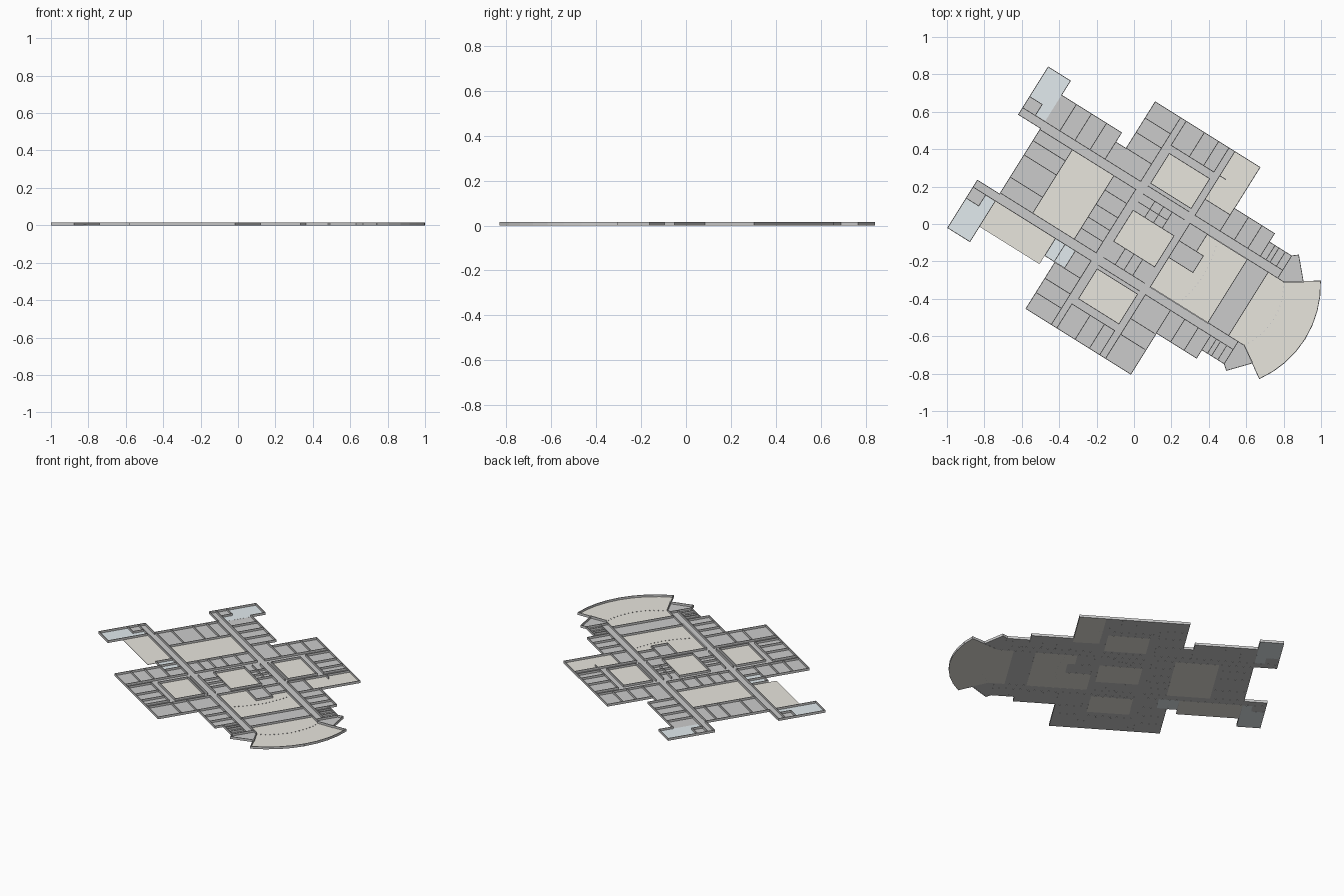
import bpy, bmesh, math
from mathutils import Matrix

if "Cube" in bpy.data.objects:
    bpy.data.objects.remove(bpy.data.objects["Cube"])

# Plan is drawn in building axes (u along the spine, w across it), then turned 32 degrees
TURN = Matrix.Rotation(math.radians(-32), 4, 'Z') @ Matrix.Translation((0, -0.038, 0))
H, T, FLOOR = 0.016, 0.004, 0.002


def material(name, rgb):
    m = bpy.data.materials.new(name)
    m.diffuse_color = (*rgb, 1)
    m.use_nodes = True
    m.node_tree.nodes["Principled BSDF"].inputs["Base Color"].default_value = m.diffuse_color
    return m


SAND = material("sand_floor", (0.81, 0.79, 0.73))
ICE = material("pale_blue_floor", (0.76, 0.83, 0.86))


def prism(bm, pts, z0, z1):
    face = bm.faces.new([bm.verts.new((u, w, z0)) for u, w in pts])
    top = bmesh.ops.extrude_face_region(bm, geom=[face])
    bmesh.ops.translate(bm, vec=(0, 0, z1 - z0),
                        verts=[v for v in top["geom"] if isinstance(v, bmesh.types.BMVert)])


def finish(name, bm, mat=None):
    bmesh.ops.recalc_face_normals(bm, faces=bm.faces)
    bm.transform(TURN)
    me = bpy.data.meshes.new(name)
    bm.to_mesh(me)
    bm.free()
    if mat:
        me.materials.append(mat)
    bpy.context.collection.objects.link(bpy.data.objects.new(name, me))


def slab(name, polys, mat=None, z0=0.0, z1=0.0025):
    bm = bmesh.new()
    for p in polys:
        prism(bm, p, z0, z1)
    finish(name, bm, mat)


def rect(u0, u1, w0, w1):
    return [(u0, w0), (u1, w0), (u1, w1), (u0, w1)]


def flip(pts):
    return [(u, -w) for u, w in pts]


def wall(bm, a, b):
    du, dw = b[0] - a[0], b[1] - a[1]
    n = math.hypot(du, dw)
    du, dw = du / n * T / 2, dw / n * T / 2
    prism(bm, [(a[0] - du - dw, a[1] - dw + du), (a[0] - du + dw, a[1] - dw - du),
               (b[0] + du + dw, b[1] + dw - du), (b[0] + du - dw, b[1] + dw + du)], 0, H)


def walls(name, paths):
    bm = bmesh.new()
    for p in paths:
        for a, b in zip(p, p[1:]):
            wall(bm, a, b)
    finish(name, bm)


def arc(r, n, half=34.0):
    angs = [math.radians(half - 2 * half * i / n) for i in range(n + 1)]
    return [(0.55 + r * math.cos(a), r * math.sin(a)) for a in angs]


def cross(us, w0, w1):      # walls across the building
    return [[(u, w0), (u, w1)] for u in us]


def along(ws, u0, u1):      # walls parallel to the spine
    return [[(u0, w), (u1, w)] for w in ws]


def both(paths):
    return paths + [flip(p) for p in paths]


# Outline of one half, from the end wing to the curved end
wing = [(-0.694, 0.207), (-0.834, 0.207), (-0.834, 0.507), (-0.694, 0.507), (-0.694, 0.417)]
strip = [(-0.315, 0.417), (-0.315, 0.358), (-0.25, 0.358)]
block = [(-0.25, 0.358), (-0.25, 0.652), (0.411, 0.652), (0.411, 0.393), (0.664, 0.393),
         (0.664, 0.34), (0.805, 0.34), (0.834, 0.364), (0.932, 0.255)]
rim = arc(0.551, 8)

# Floors
top_half = wing + strip + block[1:]
low_half = wing[:4] + [(-0.694, 0.25), (-0.315, 0.25)] + strip[1:] + block[1:]
slab("room_floor", [top_half + rim + flip(low_half)[::-1]], None, 0.0006, FLOOR)
yard = rect(-0.04, 0.215, 0.27, 0.458)
slab("courtyard_floors", [
    rect(-0.49, -0.228, -0.2, 0.2), rect(-0.043, 0.215, -0.098, 0.098), yard, flip(yard)], SAND)
hall = [(0.252, -0.203), (0.614, -0.203), (0.614, 0.198), (0.361, 0.198), (0.361, 0.09),
        (0.405, 0.09), (0.405, -0.015), (0.252, -0.015)]
slab("hall_floor", [hall], SAND)
slab("curved_hall_floor", [[(0.745, 0.2), (0.842, 0.198)] + rim + [(0.842, -0.198), (0.745, -0.2)]], SAND)
slab("terrace_floors", [rect(0.252, 0.411, 0.352, 0.652), rect(-0.694, -0.315, -0.412, -0.252)], SAND)
blue = [(-0.834, 0.32), (-0.755, 0.32), (-0.755, 0.255), (-0.694, 0.255), (-0.694, 0.507), (-0.834, 0.507)]
slab("glazed_room_floors", [blue, flip(blue), rect(-0.315, -0.19, -0.36, -0.25)], ICE)

# Outer walls
walls("outer_walls", [
    wing + strip + block[1:] + [(0.842, 0.199)],
    flip(wing[:4]) + [(-0.694, -0.25), (-0.315, -0.25), (-0.315, -0.358), (-0.25, -0.358)]
    + flip(block[1:]) + [(0.842, -0.199)],
    [(-0.694, -0.207), (-0.694, 0.207)]])
walls("curved_wall", [[(0.842, 0.199)] + rim + [(0.842, -0.199)]])

# Corridor walls, with openings at the two cross corridors
walls("corridor_walls", both(
    along([0.2], -0.694, -0.09) + along([0.2], -0.043, 0.215) + along([0.2], 0.252, 0.84)
    + along([0.25], -0.694, -0.09) + along([0.25], -0.043, 0.215) + along([0.25], 0.252, 0.805)
    + cross([-0.09], 0.25, 0.652) + cross([-0.055], 0.5, 0.652)
    + along([0.5], -0.055, 0.215) + along([0.5], 0.252, 0.29)
    + cross([0.252], 0.25, 0.652) + cross([0.215], 0.5, 0.652))
    + cross([-0.09, 0.252], -0.2, 0.2))

# Walls around courtyards and halls
loop = lambda p: p + p[:1]
walls("courtyard_walls", [loop(yard), loop(flip(yard)), loop(rect(-0.043, 0.215, -0.098, 0.098)),
                          loop(hall)]
      + cross([-0.49, -0.228], -0.2, 0.2) + cross([0.745], -0.2, 0.2))

# Room partitions shared by both halves
walls("room_partitions", both(
    along([0.36, 0.46, 0.55], -0.25, -0.09)
    + cross([0.06, 0.15], 0.5, 0.652)
    + cross([0.41, 0.5, 0.585], 0.25, 0.393)
    + cross([0.664, 0.7, 0.725, 0.765], 0.25, 0.34) + cross([0.805], 0.2, 0.34)
    + cross([0.03, 0.085, 0.14], 0.098, 0.2)
    + along([0.25], -0.834, -0.694) + along([0.32], -0.834, -0.755) + cross([-0.755], 0.25, 0.32))
    + along([-0.1, 0.04, 0.13], -0.694, -0.49)
    + along([-0.13, -0.06, 0.02, 0.11], -0.228, -0.09))

# Partitions found on one side only
walls("side_partitions",
      cross([-0.6, -0.505, -0.41], 0.25, 0.417) + cross([-0.315], 0.25, 0.36)
      + along([0.352], 0.252, 0.411) + along([0.15], -0.043, 0.14)
      + along([0.09, -0.015], 0.252, 0.405) + cross([-0.255, -0.19], -0.36, -0.25)
      + along([-0.358], -0.25, -0.19) + along([-0.4, -0.5], 0.252, 0.402))

# Rows of small posts in the halls
bm = bmesh.new()
for u, w in arc(0.353, 14, 30) + [(0.43 + 0.03 * math.cos(i * 0.2), 0.024 * i) for i in range(-7, 8)]:
    prism(bm, rect(u - 0.0025, u + 0.0025, w - 0.0025, w + 0.0025), 0, 0.006)
finish("hall_posts", bm)
